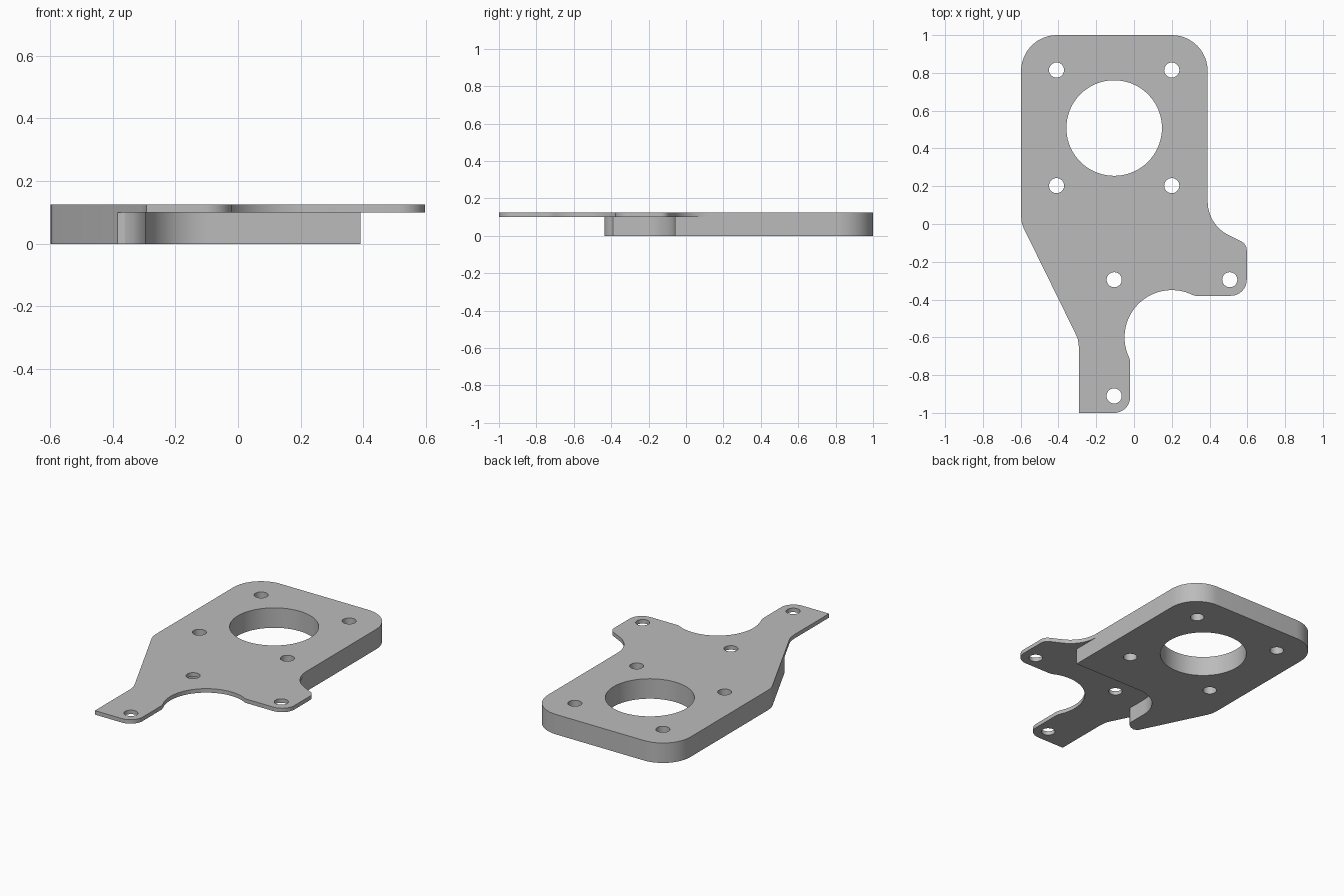
import bpy, bmesh
from math import cos, sin, radians

cube = bpy.data.objects.get("Cube")
if cube:
    bpy.data.objects.remove(cube, do_unlink=True)

BOTTOM, LEDGE, TOP = 0.0, 0.1, 0.125


def arc(cx, cy, r, start, end, steps=12):
    angles = [radians(start + (end - start) * i / steps) for i in range(steps + 1)]
    return [(cx + r * cos(a), cy + r * sin(a)) for a in angles]


def circle(cx, cy, r, steps=32):
    return arc(cx, cy, r, 0, 360, steps)[:-1]


# Outline chains: thick body, thin flange, and the step between them
slant_join, side_join = (-0.385, -0.427), (0.39, 0.12)
body_edge = ([slant_join, (-0.585, -0.02), (-0.594, 0.005), (-0.598, 0.04)]
             + arc(-0.408, 0.81, 0.19, 180, 90) + arc(0.2, 0.81, 0.19, 90, 0)
             + [side_join])
flange_edge = ([side_join] + arc(0.59, 0.12, 0.2, 180, 240)[1:]
               + arc(0.547, -0.138, 0.05, 60, 0, 6)
               + arc(0.512, -0.295, 0.085, 0, -90)
               + [(0.325, -0.38), (0.31, -0.376)]
               + arc(0.2, -0.6, 0.25, 68, 205, 28)
               + [(-0.021, -0.722), (-0.02, -0.735)]
               + arc(-0.105, -0.915, 0.085, 0, -90)
               + [(-0.292, -1), (-0.292, -0.65), (-0.297, -0.61), (-0.31, -0.58), slant_join])
step_edge = ([side_join, (0.39, -0.06)] + arc(-0.095, -0.26, 0.2, 90, 180, 14)
             + [(-0.295, -0.39), (-0.312, -0.412), (-0.335, -0.428),
                (-0.36, -0.435), slant_join])

# Bolt holes and the large bore
HOLE = 0.04
body_holes = [circle(x, y, HOLE) for x in (-0.41, 0.2) for y in (0.203, 0.815)]
body_holes.append(circle(-0.105, 0.508, 0.253, 72))
flange_holes = [circle(x, y, HOLE) for x, y in
                ((-0.105, -0.295), (0.507, -0.295), (-0.105, -0.91))]

bm = bmesh.new()


def wall(points, low, high, closed=False):
    pts = points + points[:1] if closed else points
    rows = [[bm.verts.new((x, y, z)) for x, y in pts] for z in (low, high)]
    for i in range(len(pts) - 1):
        bm.faces.new((rows[0][i], rows[0][i + 1], rows[1][i + 1], rows[1][i]))


def cap(outline, holes, z):
    edges = []
    for loop in [outline] + holes:
        verts = [bm.verts.new((x, y, z)) for x, y in loop]
        edges += [bm.edges.new((verts[i - 1], verts[i])) for i in range(len(verts))]
    bmesh.ops.triangle_fill(bm, use_beauty=True, edges=edges, normal=(0, 0, 1))


# Side walls
wall(body_edge, BOTTOM, LEDGE)
wall(body_edge, LEDGE, TOP)
wall(flange_edge, LEDGE, TOP)
wall(step_edge, BOTTOM, LEDGE)
for hole in body_holes:
    wall(hole, BOTTOM, TOP, closed=True)
for hole in flange_holes:
    wall(hole, LEDGE, TOP, closed=True)

# Flat faces: whole top, thick underside, thin underside
cap(body_edge[:-1] + flange_edge[:-1], body_holes + flange_holes, TOP)
cap(body_edge[:-1] + step_edge[:-1], body_holes, BOTTOM)
cap(flange_edge[:-1] + step_edge[:0:-1], flange_holes, LEDGE)

bmesh.ops.remove_doubles(bm, verts=bm.verts, dist=0.0002)
bmesh.ops.recalc_face_normals(bm, faces=bm.faces)
mesh = bpy.data.meshes.new("mounting_plate")
bm.to_mesh(mesh)
bm.free()
plate = bpy.data.objects.new("mounting_plate", mesh)
bpy.context.collection.objects.link(plate)

# Plain grey finish
grey = bpy.data.materials.new("plain_grey")
grey.use_nodes = True
colour = (0.5, 0.5, 0.5, 1)
grey.diffuse_color = colour
grey.node_tree.nodes["Principled BSDF"].inputs["Base Color"].default_value = colour
mesh.materials.append(grey)

bpy.ops.object.select_all(action='DESELECT')
plate.select_set(True)
bpy.context.view_layer.objects.active = plate
bpy.ops.object.shade_smooth_by_angle(angle=radians(30))
